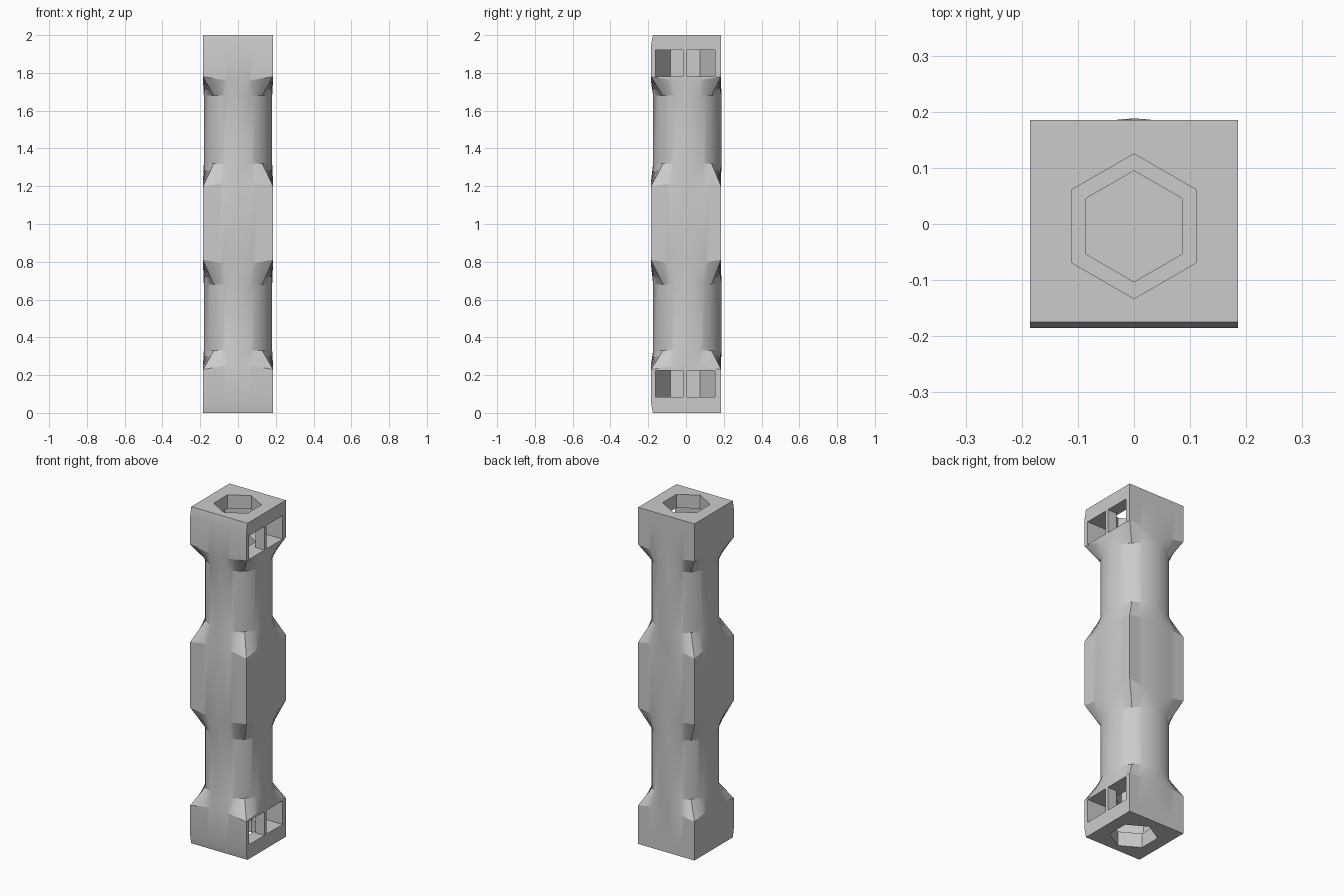
import bpy, bmesh, math

cube = bpy.data.objects.get("Cube")
if cube:
    bpy.data.objects.remove(cube, do_unlink=True)

mat = bpy.data.materials.new("light_grey")
mat.use_nodes = True
GREY = (0.6, 0.6, 0.6, 1)
mat.diffuse_color = GREY
mat.node_tree.nodes["Principled BSDF"].inputs["Base Color"].default_value = GREY

HALF = 0.185      # half width of the square blocks
RADIUS = 0.181    # round necks
HEX_Y = -0.004    # centre of the hexagonal sockets
SEGMENTS = 64


def make_object(name, bm):
    bmesh.ops.recalc_face_normals(bm, faces=bm.faces)
    mesh = bpy.data.meshes.new(name)
    bm.to_mesh(mesh)
    bm.free()
    obj = bpy.data.objects.new(name, mesh)
    bpy.context.collection.objects.link(obj)
    mesh.materials.append(mat)
    return obj


def square_ring(z, peak=0, front=HALF):
    """Square section; its edge height shifts by peak at the middle of each side."""
    ring = []
    for i in range(SEGMENTS):
        a = math.tau * i / SEGMENTS
        c, s = math.cos(a), math.sin(a)
        big = max(abs(c), abs(s))
        t = min(abs(c), abs(s)) / big
        ring.append((HALF * c / big, max(HALF * s / big, -front), z + peak * (1 - t)))
    return ring


def round_ring(z):
    return [(RADIUS * math.cos(math.tau * i / SEGMENTS),
             RADIUS * math.sin(math.tau * i / SEGMENTS) + 0.007, z)
            for i in range(SEGMENTS)]


def loft(name, rings):
    bm = bmesh.new()
    loops = [[bm.verts.new(p) for p in ring] for ring in rings]
    for low, high in zip(loops, loops[1:]):
        n = len(low)
        for i in range(n):
            j = (i + 1) % n
            bm.faces.new((low[i], low[j], high[j], high[i]))
    bm.faces.new(loops[0][::-1])
    bm.faces.new(loops[-1])
    return make_object(name, bm)


def prism(name, outline, z0, z1):
    return loft(name, [[(x, y, z) for x, y in outline] for z in (z0, z1)])


def hexagon(r):
    return [(r * math.sin(math.pi * k / 3), HEX_Y + r * math.cos(math.pi * k / 3))
            for k in range(6)]


# Bar: square ends and middle joined by round necks
bar = loft("bar", [
    square_ring(0, front=0.175), square_ring(0.05), square_ring(0.23, 0.03),
    round_ring(0.33), round_ring(0.68),
    square_ring(0.81, -0.03), square_ring(1.20, 0.03),
    round_ring(1.32), round_ring(1.68),
    square_ring(1.78, -0.03), square_ring(1.95), square_ring(2.0, front=0.175),
])

# Socket cutters: end opening, side-loading chamber and inner bore
R = 0.158
flat = R * math.cos(math.pi / 6)
chamber = [(0.25, HEX_Y - R), (0.25, HEX_Y + R), (0, HEX_Y + R),
           (-flat, HEX_Y + R / 2), (-flat, HEX_Y - R / 2), (0, HEX_Y - R)]
cuts = [(chamber, 1.78, 1.92), (hexagon(0.129), 1.90, 2.1), (hexagon(0.099), 1.66, 1.80)]
for flip in (False, True):
    for outline, z0, z1 in cuts:
        if flip:
            z0, z1 = 2.005 - z1, 2.005 - z0
        cutter = prism("socket_cutter", outline, z0, z1)
        cutter.hide_render = True
        mod = bar.modifiers.new("socket", 'BOOLEAN')
        mod.operation = 'DIFFERENCE'
        mod.solver = 'EXACT'
        mod.object = cutter
        bpy.context.view_layer.objects.active = bar
        bpy.ops.object.modifier_apply(modifier=mod.name)
        bpy.data.objects.remove(cutter, do_unlink=True)

# Divider posts between the paired side windows
post = [(0.125, -0.016), (HALF, -0.016), (HALF, 0.005), (0.125, 0.005)]
prism("upper_window_divider", post, 1.78, 1.92)
prism("lower_window_divider", post, 0.085, 0.225)

# Smooth necks, crisp block edges
bpy.ops.object.select_all(action='DESELECT')
bar.select_set(True)
bpy.context.view_layer.objects.active = bar
bpy.ops.object.shade_smooth_by_angle(angle=math.radians(18))
